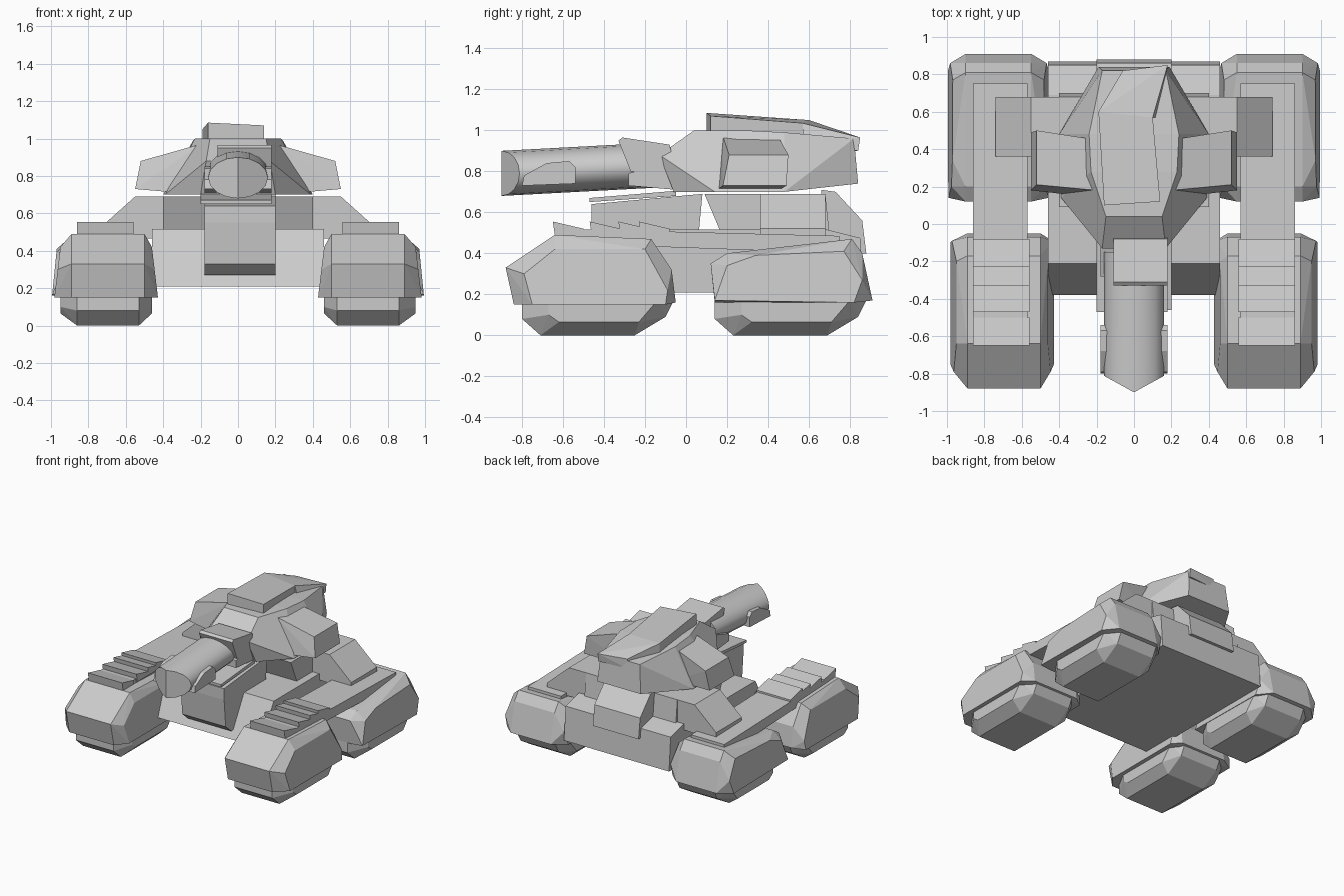
import bpy, bmesh, math

cube = bpy.data.objects.get("Cube")
if cube:
    bpy.data.objects.remove(cube, do_unlink=True)

GREY = (0.6, 0.6, 0.6, 1)
mat = bpy.data.materials.new("plain grey")
mat.use_nodes = True
mat.diffuse_color = GREY
mat.node_tree.nodes["Principled BSDF"].inputs["Base Color"].default_value = GREY


def finish(name, bm):
    bmesh.ops.recalc_face_normals(bm, faces=bm.faces)
    mesh = bpy.data.meshes.new(name)
    bm.to_mesh(mesh)
    bm.free()
    mesh.materials.append(mat)
    obj = bpy.data.objects.new(name, mesh)
    bpy.context.collection.objects.link(obj)
    return obj


def solid(name, points):
    """Faceted convex block around the points."""
    bm = bmesh.new()
    verts = [bm.verts.new(p) for p in points]
    res = bmesh.ops.convex_hull(bm, input=verts)
    loose = {g for g in res["geom_interior"] + res["geom_unused"]
             if isinstance(g, bmesh.types.BMVert)}
    bmesh.ops.delete(bm, geom=list(loose), context='VERTS')
    bmesh.ops.dissolve_limit(bm, angle_limit=math.radians(2),
                             verts=bm.verts, edges=bm.edges)
    return finish(name, bm)


def slab(name, profile, x0, x1):
    """Side profile of (y, z) points extended from x0 to x1."""
    return solid(name, [(x, y, z) for x in (x0, x1) for y, z in profile])


def chamfered(name, side, full, small, xs, lean=0.0):
    """Full profile in the middle, smaller one on both faces, which lean in with height."""
    a, b, c, d = xs
    rows = ((a, small, lean), (b, full, 0), (c, full, 0), (d, small, -lean))
    return solid(name, [(side * (x + k * z), y, z) for x, prof, k in rows for y, z in prof])


# Hull
slab("hull", [(-0.38, 0.21), (-0.21, 0.515), (0.69, 0.515), (0.85, 0.475), (0.87, 0.21)], -0.46, 0.46)
slab("rear_deck", [(0.17, 0.5), (0.09, 0.69), (0.68, 0.69), (0.7, 0.5)], -0.4, 0.4)
slab("front_block", [(-0.46, 0.55), (-0.44, 0.33), (-0.37, 0.27), (0.04, 0.27),
                     (0.05, 0.55), (0.08, 0.69), (-0.46, 0.64)], -0.18, 0.2)
slab("front_block_lid", [(-0.47, 0.65), (-0.47, 0.67), (-0.05, 0.705), (-0.05, 0.68)], -0.2, 0.18)
slab("rear_box", [(0.66, 0.4), (0.66, 0.71), (0.73, 0.7), (0.86, 0.56), (0.88, 0.4)], -0.2, 0.2)

# Track pods and parts found on both sides
front_full = [(-0.88, 0.33), (-0.84, 0.15), (-0.05, 0.16), (-0.07, 0.32), (-0.17, 0.47), (-0.64, 0.49)]
front_small = [(-0.79, 0.3), (-0.75, 0.15), (-0.1, 0.15), (-0.09, 0.22), (-0.2, 0.42), (-0.64, 0.42)]
rear_full = [(0.12, 0.35), (0.14, 0.16), (0.91, 0.17), (0.86, 0.4), (0.81, 0.47), (0.2, 0.4)]
rear_small = [(0.14, 0.17), (0.2, 0.34), (0.34, 0.39), (0.77, 0.41), (0.86, 0.27), (0.82, 0.16)]
wheel_full = [(-0.8, 0.16), (-0.8, 0.08), (-0.71, 0), (-0.25, 0), (-0.1, 0.09), (-0.06, 0.17)]
wheel_small = [(-0.67, 0.17), (-0.67, 0.1), (-0.62, 0.065), (-0.23, 0.065), (-0.14, 0.17)]
wheel_x = (0.46, 0.53, 0.86, 0.95)

for s, tag in ((1, "left"), (-1, "right")):
    chamfered(f"front_pod_{tag}", s, front_full, front_small, (0.41, 0.5, 0.89, 1.0), 0.12)
    chamfered(f"rear_pod_{tag}", s, rear_full, rear_small, (0.44, 0.55, 0.9, 1.01), 0.1)
    for end, dy in (("front", 0), ("rear", 0.94)):
        full, small = ([(y + dy, z) for y, z in p] for p in (wheel_full, wheel_small))
        chamfered(f"{end}_track_{tag}", s, full, small, wheel_x)

    # Fender beam joining the pods, with thin tilted slats at the front
    slab(f"fender_{tag}", [(-0.64, 0.45), (-0.64, 0.52), (0.75, 0.485), (0.75, 0.4)],
         s * 0.57, s * 0.86)
    for i, y in enumerate((-0.64, -0.46, -0.32, -0.22)):
        slab(f"fender_slat_{tag}_{i + 1}", [(y, 0.49), (y - 0.01, 0.555), (y + 0.04, 0.53),
             (y + 0.14, 0.52), (y + 0.14, 0.49)], s * 0.56, s * 0.86)

    # Sloped shoulder box on the hull
    solid(f"shoulder_{tag}", [(s * x, y, z) for y in (0.36, 0.68)
          for x, z in ((0.3, 0.47), (0.3, 0.69), (0.55, 0.69), (0.74, 0.52), (0.74, 0.46))])

    # Tilted side pod on the turret
    solid(f"turret_pod_{tag}", [(s * x, y, z) for x, z, y0, y1 in
          ((0.2, 0.97, 0.18, 0.45), (0.52, 0.88, 0.21, 0.5),
           (0.55, 0.73, 0.18, 0.49), (0.2, 0.7, 0.14, 0.44)) for y in (y0, y1)])

    # Plate along the barrel
    slab(f"barrel_plate_{tag}", [(-0.8, 0.73), (-0.79, 0.78), (-0.68, 0.84), (-0.57, 0.85),
         (-0.54, 0.82), (-0.54, 0.74)], s * 0.12, s * 0.18)

# Turret
turret = [(0.2, -0.06, 0.7), (0.17, -0.13, 0.88), (0.39, 0.14, 0.7), (0.4, 0.48, 0.7),
          (0.19, 0.84, 0.74), (0.15, 0.04, 1.0), (0.23, 0.28, 1.0), (0.24, 0.48, 0.99),
          (0.17, 0.82, 0.96)]
solid("turret", [(s * x, y, z) for s in (1, -1) for x, y, z in turret])
solid("turret_roof", [(x, y, z) for x, y, top in
      ((-0.16, 0.1, 1.085), (0.14, 0.12, 1.07), (-0.19, 0.6, 1.05), (0.1, 0.57, 1.035))
      for z in (0.96, top)])
solid("turret_roof_slope", [(-0.19, 0.6, 1.05), (0.1, 0.57, 1.035), (-0.19, 0.6, 0.92),
      (0.13, 0.57, 0.92), (-0.06, 0.82, 0.975), (0.18, 0.85, 0.965), (-0.06, 0.82, 0.9),
      (0.18, 0.84, 0.9)])

# Gun mount
slab("mantlet", [(-0.33, 0.95), (-0.31, 0.965), (-0.27, 0.8), (-0.05, 0.8), (-0.08, 0.93)], -0.11, 0.18)
slab("gun_neck", [(-0.28, 0.73), (-0.28, 0.79), (-0.02, 0.87), (0.03, 0.72), (-0.05, 0.71)], -0.18, 0.18)

# Barrel with a wedge shaped muzzle
bm = bmesh.new()
rings = []
for y, cz, tip in ((-0.9, 0.79, 0.55), (-0.15, 0.83, 0)):
    ring = []
    for k in range(16):
        a = math.tau * k / 16
        x = 0.16 * math.cos(a)
        ring.append(bm.verts.new((x, y + tip * abs(x), cz + 0.11 * math.sin(a))))
    rings.append(ring)
for k in range(16):
    n = (k + 1) % 16
    bm.faces.new((rings[0][k], rings[0][n], rings[1][n], rings[1][k]))
bm.faces.new(rings[1])
bm.faces.new(rings[0][4:13])
bm.faces.new(rings[0][12:] + rings[0][:5])
barrel = finish("barrel", bm)
bpy.ops.object.select_all(action='DESELECT')
barrel.select_set(True)
bpy.context.view_layer.objects.active = barrel
bpy.ops.object.shade_smooth_by_angle(angle=math.radians(35))
